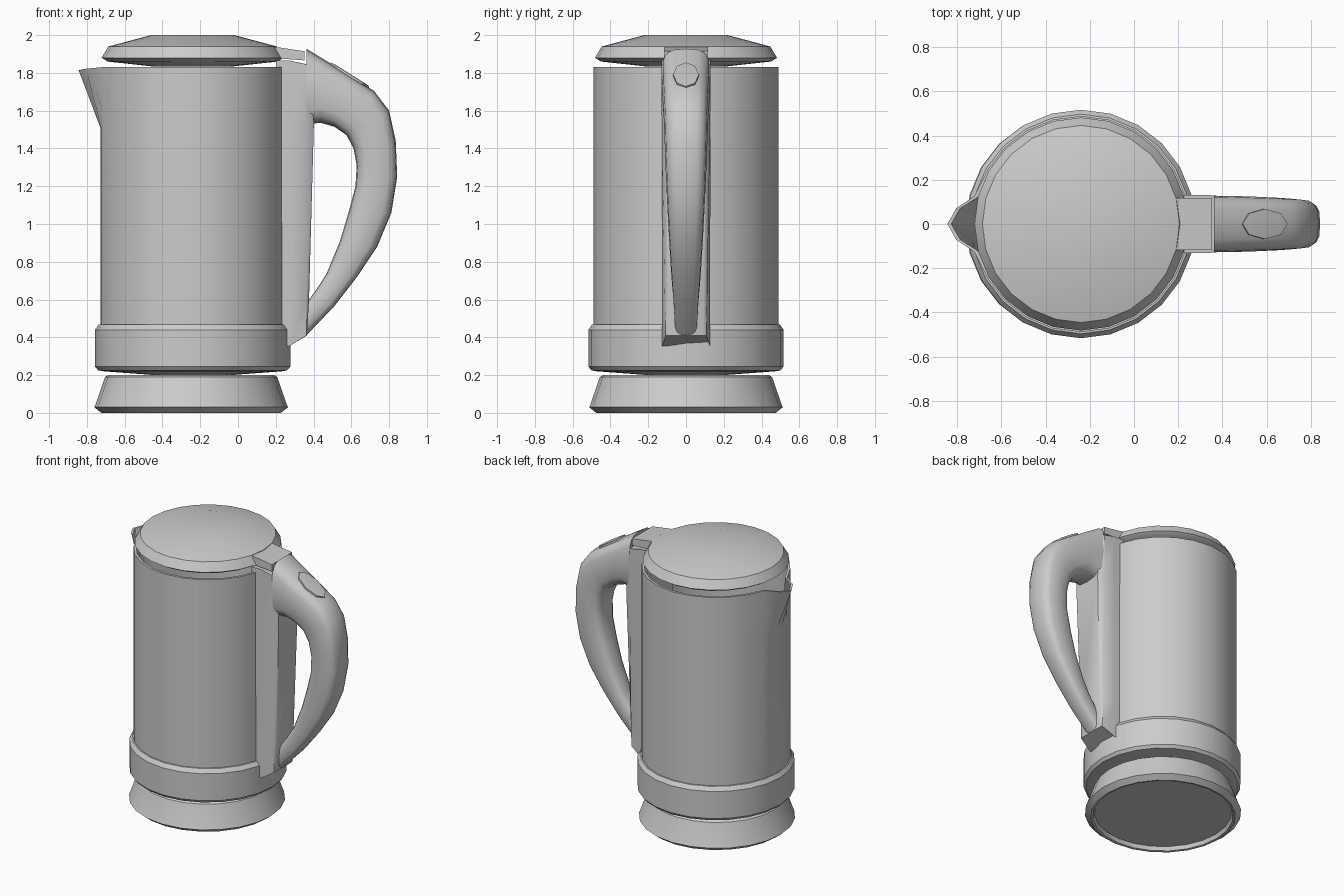
import bpy, bmesh
from math import sin, cos, pi, radians, atan2
from mathutils import Matrix

if "Cube" in bpy.data.objects:
    bpy.data.objects.remove(bpy.data.objects["Cube"])

CX = -0.24           # axis of the jug
SIDES = 24


def finish(name, bm, angle=30):
    bmesh.ops.remove_doubles(bm, verts=bm.verts, dist=1e-5)
    bmesh.ops.recalc_face_normals(bm, faces=bm.faces)
    me = bpy.data.meshes.new(name)
    bm.to_mesh(me)
    bm.free()
    ob = bpy.data.objects.new(name, me)
    bpy.context.collection.objects.link(ob)
    bpy.ops.object.select_all(action='DESELECT')
    ob.select_set(True)
    bpy.context.view_layer.objects.active = ob
    bpy.ops.object.shade_smooth_by_angle(angle=radians(angle))
    return ob


def loft(name, rings, angle=30, caps=(True, True)):
    """Skin a list of closed point rings."""
    bm = bmesh.new()
    loops = [[bm.verts.new(p) for p in r] for r in rings]
    n = len(loops[0])
    for a, b in zip(loops, loops[1:]):
        for i in range(n):
            j = (i + 1) % n
            bm.faces.new((a[i], a[j], b[j], b[i]))
    if caps[0]:
        bm.faces.new(loops[0])
    if caps[1]:
        bm.faces.new(loops[-1])
    return finish(name, bm, angle)


def lathe(name, profile, cx=CX):
    turn = [2 * pi * i / SIDES for i in range(SIDES)]
    return loft(name, [[(cx + r * cos(a), r * sin(a), z) for a in turn] for r, z in profile])


# Power stand with recessed underside
lathe("stand", [(.45, .03), (.46, .003), (.475, 0), (.513, .03), (.506, .045),
                (.456, .19), (.44, .2)], cx=-.248)

# Collar around the bottom of the jug
lathe("bottom_collar", [(.2, .2), (.47, .22), (.5, .225), (.517, .245),
                        (.517, .44), (.497, .468), (.47, .472)])

# Hollow jug wall, with the rim pulled out into a pouring spout
angles = sorted([2 * pi * i / SIDES for i in range(SIDES)] + [radians(172.5), radians(187.5)])


def jug_ring(r, z, spout=0.0):
    pts = []
    for a in angles:
        d = abs(a - pi)
        x, y, h = r * cos(a), r * sin(a), z
        if d < radians(1):
            x, h = x - .115 * spout, z - .015 * spout
        elif d < radians(8):
            x, y, h = x - .08 * spout, y * (1 + .12 * spout), z - .008 * spout
        elif d < radians(16):
            x -= .01 * spout
        pts.append((CX + x, y, h))
    return pts


loft("jug_body", [jug_ring(.489, .45), jug_ring(.489, 1.51), jug_ring(.489, 1.83, 1),
                  jug_ring(.472, 1.83, 1), jug_ring(.472, 1.53), jug_ring(.472, .48)])

# Lid and its hinge tab
lathe("lid", [(.22, 1.835), (.45, 1.86), (.482, 1.88), (.446, 1.94), (.22, 2.0)])
tab = [(.17, 1.94), (.2, 1.937), (.352, 1.915), (.352, 1.866), (.17, 1.88)]
loft("lid_tab", [[(x, s * .117, z) for x, z in tab] for s in (-1, 1)])

# Spine joining jug and handle: inner z, outer z, back width, front width, bulge
spine = []
for zi, zo, w, v, bulge in ((.355, .41, .126, .107, .365), (.60, .60, .127, .112, .376),
                            (1.54, 1.54, .13, .128, .402), (1.865, 1.845, .131, .13, .367)):
    spine.append([(.2, -w, zi), (.275, -w, zi), (.362, -v, zo), (bulge, -v * .85, zo),
                  (bulge, v * .85, zo), (.362, v, zo), (.275, w, zi), (.2, w, zi)])
loft("handle_spine", spine)

# Handle: (outer x, z, inner x, z, half width) stations with rounded-box sections
stations = [(.362, 1.928, .362, 1.53, .128), (.45, 1.875, .44, 1.535, .127),
            (.568, 1.80, .51, 1.515, .124), (.72, 1.705, .575, 1.47, .119),
            (.80, 1.60, .612, 1.40, .115), (.835, 1.44, .628, 1.31, .111),
            (.843, 1.25, .622, 1.20, .105), (.812, 1.06, .585, 1.06, .097),
            (.737, .88, .54, .91, .088), (.63, .72, .47, .74, .078),
            (.51, .565, .42, .66, .068), (.362, .41, .362, .58, .06)]
rings = []
for k, (ox, oz, ix, iz, w) in enumerate(stations):
    ring = []
    for i in range(16):
        c, s = cos(2 * pi * i / 16), sin(2 * pi * i / 16)
        p = .4 if k == 0 else .55 if c > 0 else .65     # flatter outer side
        u = (abs(c) ** p * (1 if c > 0 else -1) + 1) / 2
        v = abs(s) ** .63 * (1 if s > 0 else -1)
        ring.append((ix + (ox - ix) * u, w * v, iz + (oz - iz) * u))
    rings.append(ring)
loft("handle", rings, 40)

# Lid release button, just proud of the slope of the handle
tilt = Matrix.Translation((.59, 0, 1.786)) @ Matrix.Rotation(atan2(.1, .16), 4, 'Y')
rings = []
for sx, sy, z in ((.12, .068, -.03), (.12, .068, .007), (.1, .05, .009)):
    rings.append([tilt @ Matrix.Translation((sx * cos(pi * i / 4), sy * sin(pi * i / 4), z))
                  .to_translation() for i in range(8)])
loft("release_button", rings)
